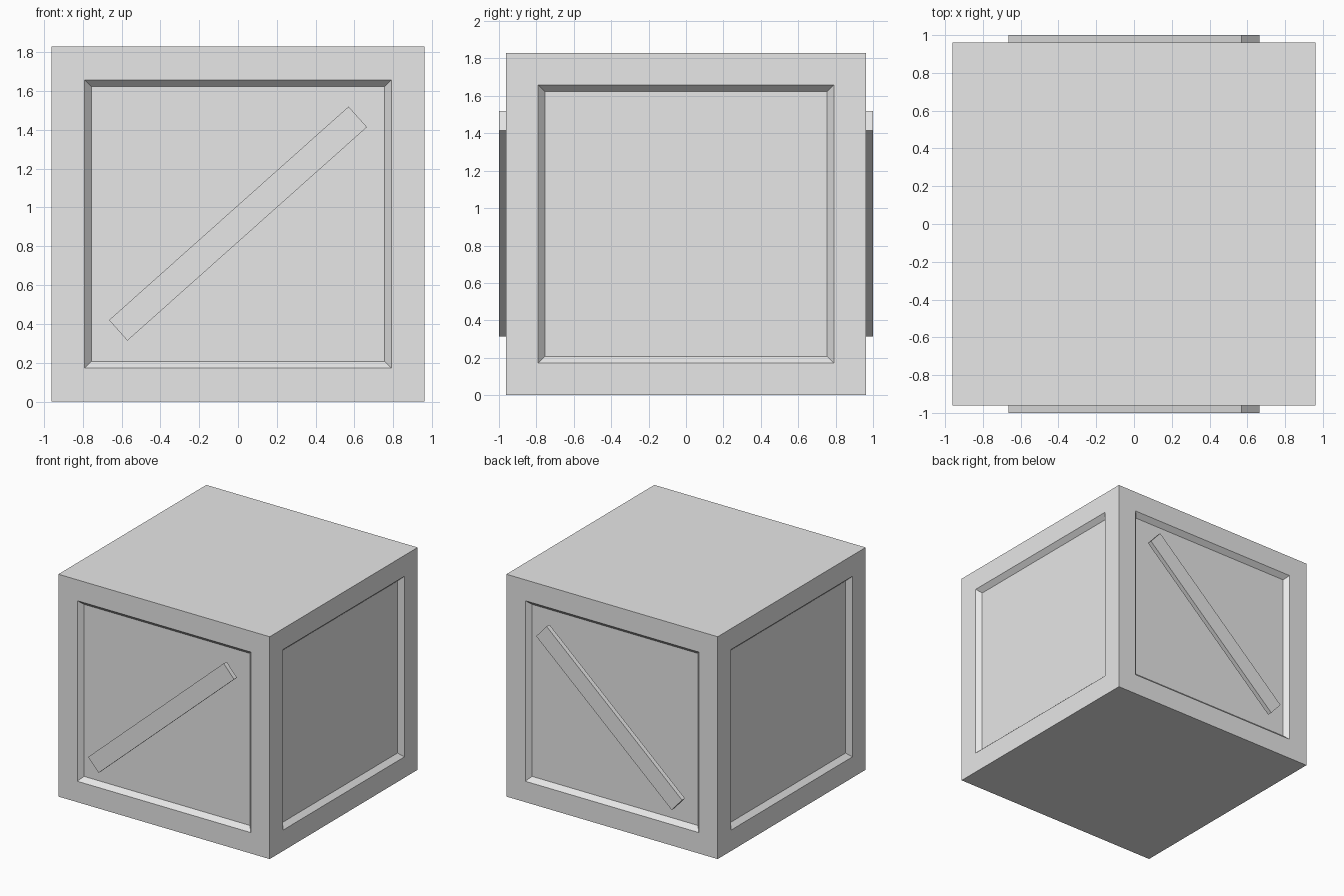
import bpy, bmesh, math
from mathutils import Matrix, Vector

if "Cube" in bpy.data.objects:
    bpy.data.objects.remove(bpy.data.objects["Cube"], do_unlink=True)

HALF, HEIGHT = 0.962, 1.83      # crate body
FRAME, SLOPE, DEPTH = 0.172, 0.035, 0.038

grey = bpy.data.materials.new("plain_grey")
grey.use_nodes = True
grey.diffuse_color = (0.8, 0.8, 0.8, 1)
grey.node_tree.nodes["Principled BSDF"].inputs["Base Color"].default_value = (0.8, 0.8, 0.8, 1)


def add_box(name, size, matrix):
    """Box of the given size placed by a matrix; returns object and bmesh."""
    bm = bmesh.new()
    bmesh.ops.create_cube(bm, size=1, matrix=matrix @ Matrix.Diagonal((*size, 1)))
    mesh = bpy.data.meshes.new(name)
    mesh.materials.append(grey)
    obj = bpy.data.objects.new(name, mesh)
    bpy.context.collection.objects.link(obj)
    return obj, bm


def finish(obj, bm):
    bmesh.ops.recalc_face_normals(bm, faces=bm.faces)
    bm.to_mesh(obj.data)
    bm.free()


# Crate body with a sloped recessed panel on each of the four sides
crate, bm = add_box("crate_body", (2 * HALF, 2 * HALF, HEIGHT),
                    Matrix.Translation((0, 0, HEIGHT / 2)))
bm.normal_update()
sides = [f for f in bm.faces if abs(f.normal.z) < 0.5]
bmesh.ops.inset_individual(bm, faces=sides, thickness=FRAME, use_even_offset=True)
bmesh.ops.inset_individual(bm, faces=sides, thickness=SLOPE, depth=-DEPTH,
                           use_even_offset=True)
finish(crate, bm)

# Diagonal braces on front and back, standing just proud of the frame
low, high = Vector((-0.617, 0, 0.367)), Vector((0.617, 0, 1.467))
run = high - low
tilt = Matrix.Rotation(-math.atan2(run.z, run.x), 4, 'Y')
for name, side in (("front_brace", -1), ("back_brace", 1)):
    centre = (low + high) / 2 + Vector((0, side * (1 + HALF) / 2, 0))
    brace, bm = add_box(name, (run.length, 1 - HALF, 0.142),
                        Matrix.Translation(centre) @ tilt)
    finish(brace, bm)
